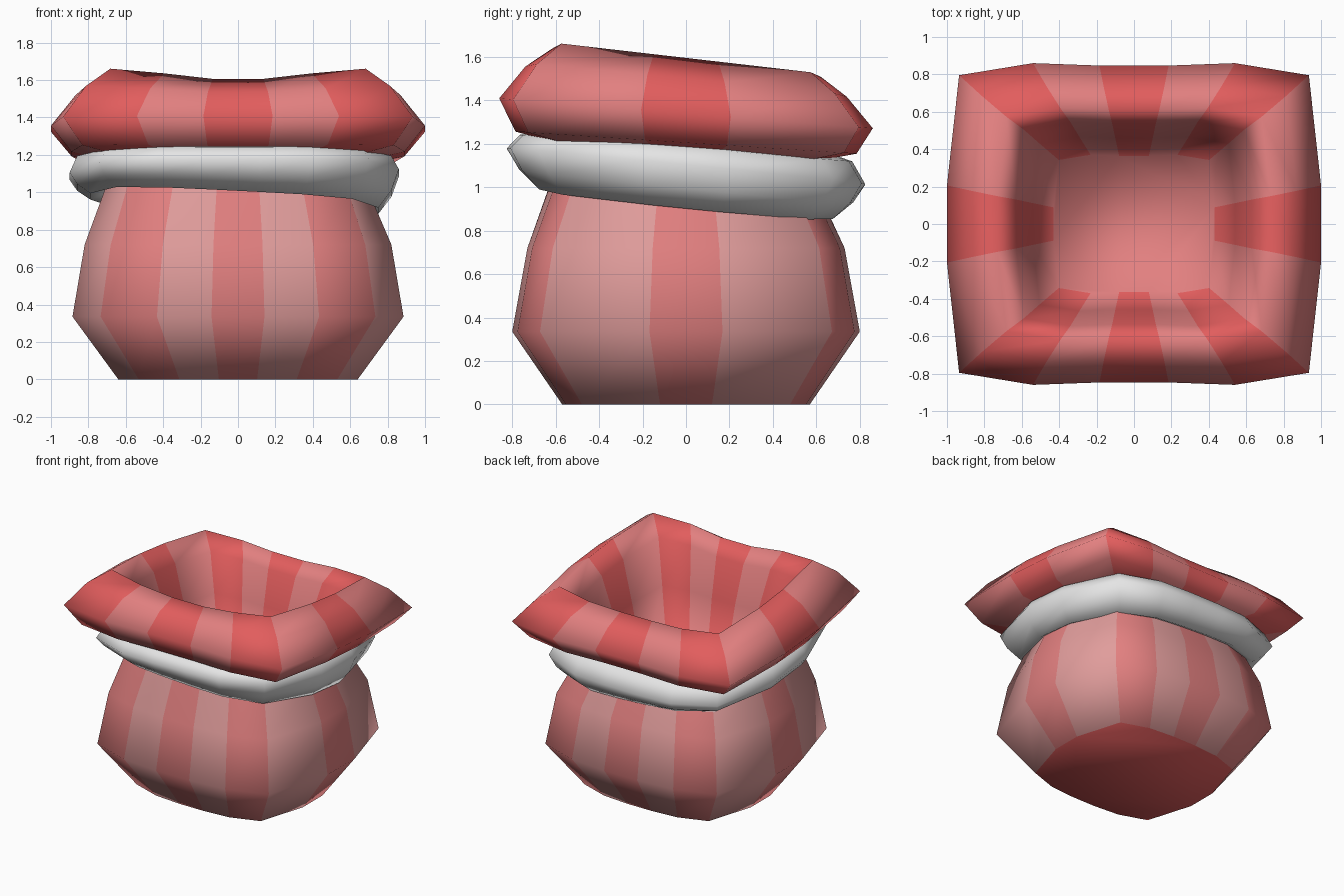
import bpy, bmesh

if "Cube" in bpy.data.objects:
    bpy.data.objects.remove(bpy.data.objects["Cube"])


def material(name, rgb):
    m = bpy.data.materials.new(name)
    m.diffuse_color = (*rgb, 1)
    m.use_nodes = True
    m.node_tree.nodes["Principled BSDF"].inputs["Base Color"].default_value = m.diffuse_color
    return m


RED = material("red", (0.76, 0.11, 0.11))
PINK = material("pink", (0.76, 0.215, 0.215))
PALE = material("pale pink", (0.75, 0.335, 0.33))
WHITE = material("white", (0.78, 0.78, 0.78))


def outline(near, far, corner, side):
    """16-sided rounded square in unit size, mirrored from one quarter."""
    quarter = [near, far, corner, side]
    right = [(x, -y) for x, y in quarter] + quarter[::-1]
    return right + [(-x, y) for x, y in right[::-1]]


def loft(name, shape, rings, mats, face_mat, caps=(None, None), closed=False, shift=0):
    """Rings are (half x, half y, z, tilt along y, tilt along x, centre dip)."""
    bm = bmesh.new()
    loops = []
    for a, b, z, ty, tx, dip in rings:
        loop = []
        for u, v in shape:
            x, y = u * a, v * b
            sag = dip * max(0, 0.92 - abs(u)) * (1 if v < 0 else 0.5)
            loop.append(bm.verts.new((x + shift, y, z - ty * y - tx * x - sag)))
        loops.append(loop)
    n = len(shape)
    pairs = list(zip(loops, loops[1:]))
    if closed:
        pairs.append((loops[-1], loops[0]))
    for lo, hi in pairs:
        for i in range(n):
            j = (i + 1) % n
            f = bm.faces.new((lo[i], lo[j], hi[j], hi[i]))
            f.material_index = face_mat(i)
    if caps[0] is not None:
        bm.faces.new(loops[0][::-1]).material_index = caps[0]
    if caps[1] is not None:
        bm.faces.new(loops[-1]).material_index = caps[1]
    if closed:
        bmesh.ops.recalc_face_normals(bm, faces=bm.faces)
    me = bpy.data.meshes.new(name)
    bm.to_mesh(me)
    bm.free()
    for m in mats:
        me.materials.append(m)
    me.shade_smooth()
    ob = bpy.data.objects.new(name, me)
    bpy.context.collection.objects.link(ob)
    return ob


def stripe(i):
    return i % 2


body_shape = outline((0.16, 1.0), (0.49, 0.97), (0.83, 0.84), (1.0, 0.21))
band_shape = outline((0.16, 1.0), (0.47, 0.98), (0.82, 0.82), (1.0, 0.24))
collar_shape = outline((0.185, 0.985), (0.54, 1.0), (0.935, 0.925), (1.0, 0.24))

# striped sack body with red underside, open at the neck
loft("sack_body", body_shape, [
    (0.64, 0.57, 0.0, 0, 0, 0),
    (0.885, 0.80, 0.335, 0, 0, 0),
    (0.82, 0.73, 0.72, 0, 0, 0),
    (0.71, 0.62, 0.99, 0.06, 0.03, 0),
    (0.68, 0.59, 1.10, 0.08, 0, 0),
], [PALE, PINK, RED], stripe, caps=(2, None))

# white tie band, tilted down towards the back
loft("tie_band", band_shape, [
    (0.67, 0.58, 0.98, 0.09, 0.05, 0),
    (0.77, 0.69, 0.94, 0.10, 0.05, 0),
    (0.84, 0.77, 1.01, 0.10, 0.02, 0),
    (0.88, 0.825, 1.095, 0.10, -0.01, 0),
    (0.84, 0.765, 1.18, 0.08, 0, 0),
    (0.70, 0.62, 1.22, 0.08, 0, 0),
], [WHITE], lambda i: 0, closed=True, shift=-0.02)

# flared striped collar with a deep hollow inside
loft("flared_collar", collar_shape, [
    (0.68, 0.59, 1.16, 0.07, 0, 0),
    (0.89, 0.785, 1.205, 0.065, 0, 0),
    (1.0, 0.86, 1.34, 0.08, 0, 0),
    (0.87, 0.74, 1.50, 0.10, 0, 0.05),
    (0.73, 0.62, 1.595, 0.115, 0, 0.08),
    (0.63, 0.545, 1.47, 0.11, 0, 0.05),
    (0.54, 0.465, 1.17, 0.07, 0, 0),
    (0.43, 0.37, 0.75, 0, 0, 0),
], [PINK, RED], stripe, caps=(None, 0))
